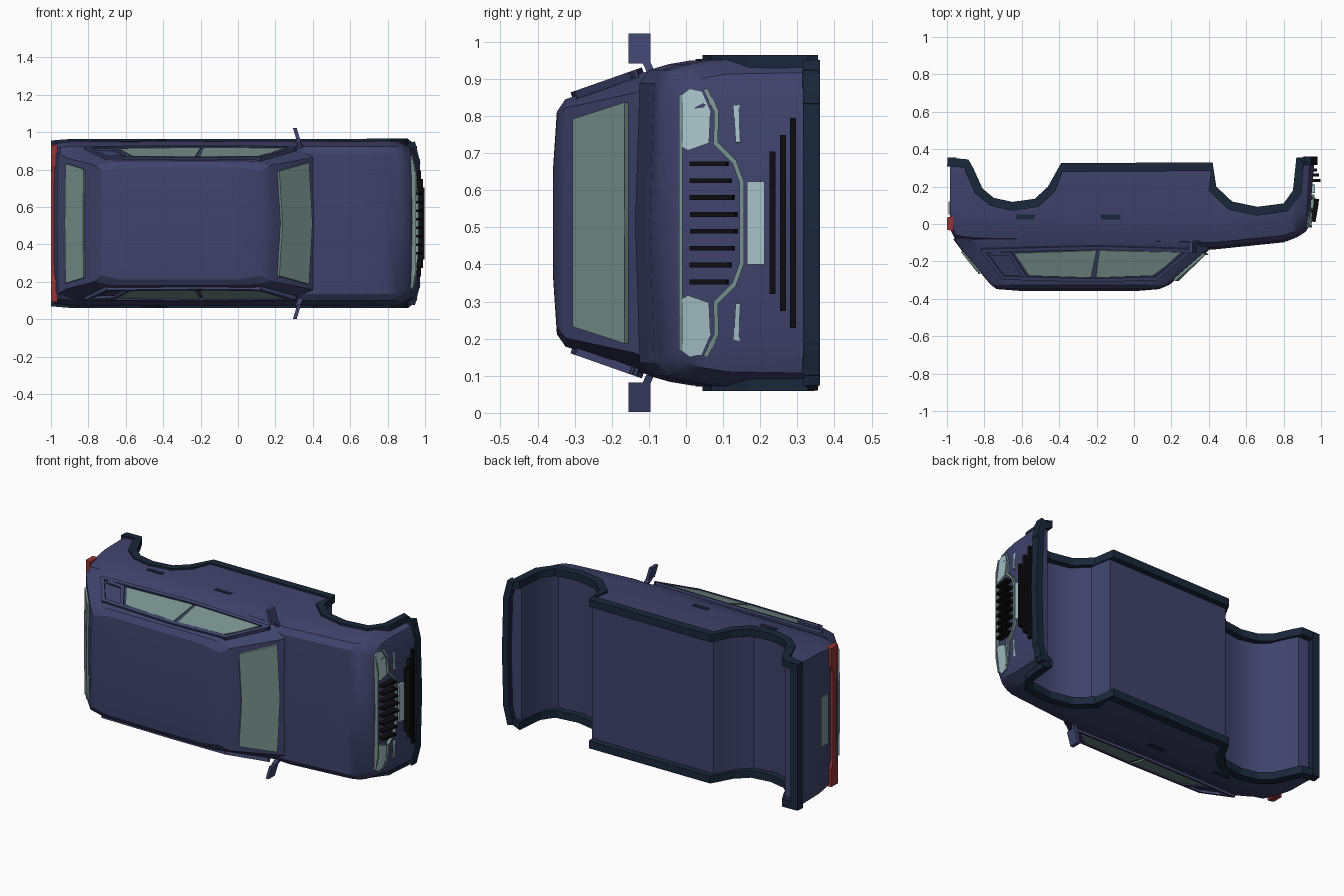
import bpy, bmesh, math
from mathutils import Vector

if "Cube" in bpy.data.objects:
    bpy.data.objects.remove(bpy.data.objects["Cube"])

CZ = 0.512  # the car lies on its side: x = length, -y = car's up, z = width


def material(name, rgb):
    m = bpy.data.materials.new(name)
    m.diffuse_color = (*rgb, 1)
    m.use_nodes = True
    m.node_tree.nodes["Principled BSDF"].inputs["Base Color"].default_value = m.diffuse_color
    return m


PAINT = material("paint", (0.05, 0.056, 0.15))
TRIM = material("dark_trim", (0.01, 0.02, 0.042))
GLASS = material("glass", (0.19, 0.29, 0.27))
PALE = material("pale_chrome", (0.38, 0.54, 0.57))
RED = material("red_lamp", (0.30, 0.035, 0.035))
BLACK = material("black", (0.004, 0.004, 0.005))


def finish(name, bm, mat, smooth=None):
    bmesh.ops.recalc_face_normals(bm, faces=bm.faces)
    me = bpy.data.meshes.new(name)
    bm.to_mesh(me)
    bm.free()
    ob = bpy.data.objects.new(name, me)
    bpy.context.collection.objects.link(ob)
    me.materials.append(mat)
    if smooth:
        bpy.context.view_layer.objects.active = ob
        ob.select_set(True)
        bpy.ops.object.shade_smooth_by_angle(angle=math.radians(smooth))
        ob.select_set(False)
    return ob


def loft(name, rings, mat, smooth=None):
    """Skin closed rings of (x, y, half-width offset) and cap both ends."""
    bm = bmesh.new()
    vs = [[bm.verts.new((x, y, CZ + w)) for x, y, w in r] for r in rings]
    n = len(vs[0])
    for a, b in zip(vs, vs[1:]):
        for i in range(n):
            bm.faces.new((a[i], a[(i + 1) % n], b[(i + 1) % n], b[i]))
    bm.faces.new(vs[0])
    bm.faces.new(vs[-1])
    return finish(name, bm, mat, smooth)


def plate(name, pts, out, thick, mat):
    """Panel through pts, thickened along the direction out."""
    o = Vector(out).normalized() * thick
    far = [tuple(Vector(p) + o) for p in pts]
    near = [tuple(Vector(p) - o) for p in pts]
    return loft(name, [near, far], mat)


def beam(name, pts, sx, sy, mat):
    """Square-section bars joining pts; sx along x, sy across."""
    bm = bmesh.new()
    for a, b in zip(pts, pts[1:]):
        a, b = Vector(a), Vector(b)
        d = (b - a).normalized()
        u = (Vector((1, 0, 0)) - d * d.x).normalized()
        v = d.cross(u)
        a, b = a - d * sy * 0.3, b + d * sy * 0.3
        ring = [[bm.verts.new(c + u * i * sx / 2 + v * j * sy / 2 + Vector((0, 0, CZ)))
                 for i, j in ((-1, -1), (1, -1), (1, 1), (-1, 1))] for c in (a, b)]
        for i in range(4):
            k = (i + 1) % 4
            bm.faces.new((ring[0][i], ring[0][k], ring[1][k], ring[1][i]))
        bm.faces.new(ring[0])
        bm.faces.new(ring[1])
    return finish(name, bm, mat)


def box(name, x0, x1, y0, y1, w0, w1, mat):
    return loft(name, [[(x0, y0, w), (x1, y0, w), (x1, y1, w), (x0, y1, w)] for w in (w0, w1)], mat)


def lerp(table, x):
    for (a, p), (b, q) in zip(table, table[1:]):
        if x <= b:
            return p + (q - p) * max(0, (x - a) / (b - a))
    return table[-1][1]


# Lower edge of the car seen from the side, with both wheel arches
EDGE = [(-0.995, 0.355), (-0.885, 0.345), (-0.86, 0.30), (-0.81, 0.19), (-0.75, 0.14),
        (-0.65, 0.118), (-0.53, 0.135), (-0.46, 0.20), (-0.39, 0.325), (0.42, 0.33),
        (0.44, 0.20), (0.525, 0.12), (0.66, 0.092), (0.80, 0.11), (0.85, 0.18),
        (0.868, 0.355), (0.955, 0.36)]
TOP = [(-0.985, -0.01), (-0.95, -0.085), (-0.85, -0.10), (0.30, -0.12), (0.42, -0.125),
       (0.81, -0.085), (0.88, -0.055), (0.92, -0.03), (0.937, 0.0)]
WIDTH = [(-0.985, 0.43), (-0.90, 0.442), (0.86, 0.442), (0.92, 0.405), (0.937, 0.34), (1, 0.34)]


def body_ring(x, lean=0):
    b, t, w = lerp(EDGE, x) - 0.03, lerp(TOP, x), lerp(WIDTH, x)
    half = [(b, w), (t + 0.14, w - 0.004), (t + 0.08, w - 0.014), (t + 0.025, w - 0.03), (t, w - 0.065)]
    ring = half + [(t - 0.012, 0)] + [(y, -v) for y, v in reversed(half)]
    return [(x + lean * y, y, v) for y, v in ring]


# Lower body shell
xs = [-0.985, -0.95] + [p[0] for p in EDGE[1:9]] + [0, 0.3] + [p[0] for p in EDGE[9:15]] + [0.875]
loft("body", [body_ring(x) for x in xs] + [body_ring(0.92, 0.06), body_ring(0.937, 0.08)], PAINT, 32)

# Cabin with sloped screens and crowned roof
rings = []
for y, x0, x1, w, wf in ((-0.08, -0.963, 0.445, 0.415, 0.375), (-0.14, -0.918, 0.385, 0.398, 0.35),
                         (-0.325, -0.762, 0.175, 0.333, 0.31), (-0.348, -0.73, 0.12, 0.30, 0.28),
                         (-0.358, -0.60, 0.0, 0.15, 0.14)):
    h = [(x1, wf), (x1 - 0.12, w), (x0 + 0.10, w), (x0, wf)]
    rings.append([(x1 + 0.015, y, 0)] + [(x, y, v) for x, v in h] + [(x0 - 0.004, y, 0)]
                 + [(x, y, -v) for x, v in reversed(h)])
loft("cabin", rings, PAINT, 25)


# Windscreen and rear window
def screen(x, y):
    return x + 0.008, y - 0.008


for name, (xa, ya), (xb, yb), wa, wb, bow, d in (
        ("windscreen", (0.215, -0.30), (0.375, -0.16), 0.28, 0.325, 0.018, 1),
        ("rear_window", (-0.82, -0.262), (-0.917, -0.147), 0.29, 0.32, -0.004, -1)):
    plate(name, [(xa, ya, wa), (xa + bow, ya, 0), (xa, ya, -wa), (xb, yb, -wb), (xb + bow, yb, 0), (xb, yb, wb)],
          (d * 0.7, -0.7, 0), 0.008, GLASS)


def side_w(y):
    return 0.40 - (-0.14 - y) * 0.352


# Lower trim profile, offset into the body
inner = []
for i, p in enumerate(EDGE):
    a, b = EDGE[max(i - 1, 0)], EDGE[min(i + 1, len(EDGE) - 1)]
    d = Vector((b[0] - a[0], b[1] - a[1])).normalized() * 0.047
    inner.append((p[0] + d.y, p[1] - d.x))

for s, side in ((1, "left"), (-1, "right")):
    # Rim around sill and arches
    rim = []
    for (x, y), (u, v) in zip(EDGE, inner):
        w = lerp([(-1, 0.442), (-0.9, 0.45), (0.87, 0.452), (0.955, 0.41)], x)
        rim.append([(x, y, s * w), (u, v, s * (w + 0.001)), (u, v, s * (w - 0.05)), (x, y, s * (w - 0.045))])
    loft(side + "_sill_trim", rim, TRIM)
    # Side windows and their frame
    for name, pts in (("rear", [(-0.64, -0.155), (-0.56, -0.275), (-0.23, -0.285), (-0.20, -0.14)]),
                      ("front", [(-0.185, -0.14), (-0.205, -0.285), (0.10, -0.275), (0.17, -0.225), (0.25, -0.15)])):
        plate(f"{side}_{name}_window", [(x, y, s * side_w(y)) for x, y in pts], (0, -0.33, s), 0.007, GLASS)
    frame = [(-0.81, -0.14), (-0.70, -0.285), (-0.22, -0.298), (0.12, -0.288), (0.30, -0.14), (-0.2, -0.125), (-0.81, -0.14)]
    beam(side + "_window_frame", [(x, y, s * side_w(y)) for x, y in frame], 0.02, 0.022, PAINT)
    beam(side + "_quarter_pillar", [(x, y, s * side_w(y)) for x, y in ((-0.76, -0.155), (-0.66, -0.16), (-0.58, -0.285))],
         0.02, 0.02, PAINT)
    # Door handles
    for x in (-0.58, -0.125):
        box(side + "_door_handle", x - 0.052, x + 0.052, 0.02 - 0.00, 0.045, s * 0.41, s * 0.441, TRIM).location.y = 0.005
    # Mirror plate on a slanted stalk
    beam(side + "_mirror_stalk", [(0.345, -0.085, s * 0.385), (0.32, -0.11, s * 0.44)], 0.025, 0.02, PAINT)
    loft(side + "_mirror", [[(x, -0.155, s * w), (x + 0.02, -0.155, s * w), (x + 0.02, -0.095, s * w), (x, -0.095, s * w)]
                            for x, w in ((0.318, 0.43), (0.294, 0.51))], PAINT)

# Front and rear lips
beam("front_lip", [(0.93, 0.338, -0.42), (0.953, 0.338, -0.33), (0.962, 0.338, 0),
                   (0.953, 0.338, 0.33), (0.93, 0.338, 0.42)], 0.04, 0.046, TRIM)
box("rear_lip", -0.997, -0.95, 0.31, 0.355, -0.44, 0.44, TRIM)


# Nose details: place points on the front face
def nose(y, w, out=0.0):
    return (0.938 + 0.08 * y + out - max(0, abs(w) - 0.25) * 0.18, y, w)


for s, side in ((1, "left"), (-1, "right")):
    lamp = [(-0.012, 0.345), (0.01, 0.362), (0.042, 0.355), (0.066, 0.30), (0.062, 0.215), (0.005, 0.195), (-0.012, 0.205)]
    plate(side + "_headlight", [nose(y, s * w) for y, w in lamp], (1, 0, 0), 0.012, PALE)
    beam(side + "_fog_frame", [nose(y, s * w) for y, w in ((0.265, 0.328), (0.135, 0.31), (0.14, 0.22))], 0.02, 0.013, PALE)
lower = [(0.055, 0.355), (0.082, 0.30), (0.08, 0.215), (0.13, 0.165), (0.15, 0.11)]
lower += [(y, -w) for y, w in reversed(lower)]
beam("grille_frame_lower", [nose(y, w) for y, w in lower], 0.03, 0.012, GLASS)
beam("grille_frame_upper", [nose(-0.014, w) for w in (-0.34, -0.25, 0.25, 0.34)], 0.03, 0.01, GLASS)
for i in range(8):
    k = abs(i - 3.5)
    w = (i - 3.5) * 0.0455
    beam("grille_bar", [nose(0.017, w, 0.012), nose(0.136 - 0.008 * k, w, 0.02)], 0.04, 0.013, BLACK)
for y, w in ((0.233, 0.192), (0.261, 0.237), (0.288, 0.283)):
    box("bumper_bar", 0.94, 0.975 + 0.022 * (0.3 - w) / 0.1 if w > 0.2 else 0.997, y - 0.008, y + 0.008, -w, w, BLACK)
box("front_plate", 0.94, 0.968, 0.165, 0.212, -0.112, 0.112, PALE)

# Tail lamp strip, wider at its ends, and rear plate
loft("tail_lamp", [[(-1.0, -h, w), (-0.965, -h - 0.01, w), (-0.965, h + 0.01, w), (-1.0, h + 0.005, w)]
                   for w, h in ((-0.42, 0.03), (-0.31, 0.03), (-0.27, 0.015), (0.27, 0.015), (0.31, 0.03), (0.42, 0.03))], RED)
box("rear_plate", -0.992, -0.97, 0.05, 0.12, -0.15, 0.15, GLASS)
